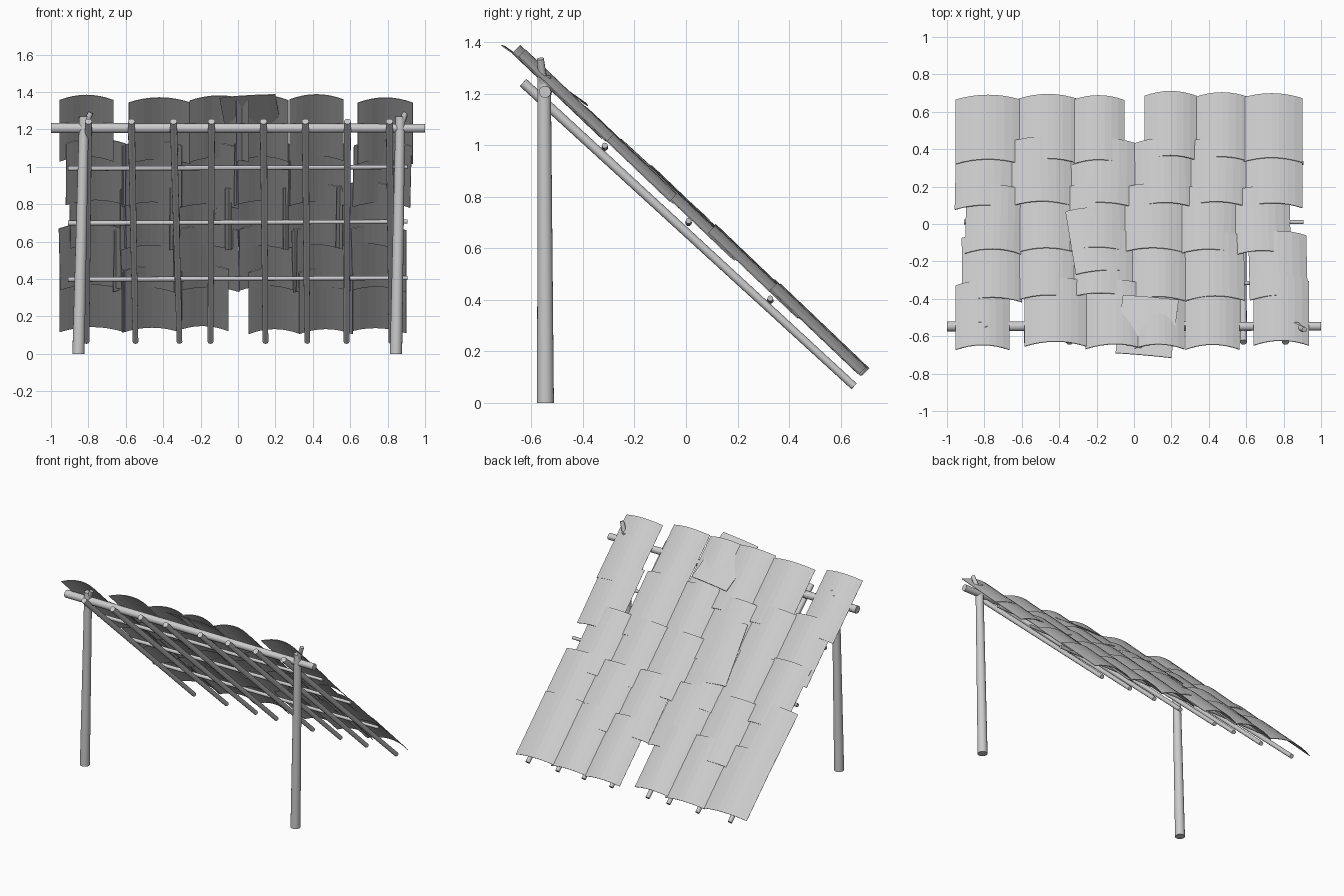
import bpy, bmesh, math, random
from mathutils import Vector, Matrix

if "Cube" in bpy.data.objects:
    bpy.data.objects.remove(bpy.data.objects["Cube"])

random.seed(4)
A = math.radians(42.5)
# roof frame: local y runs down the slope, local z is the roof normal
ROOF = Matrix.Translation((0, 0, 0.66)) @ Matrix.Rotation(-A, 4, 'X')


def finish(name, bm, smooth=False):
    me = bpy.data.meshes.new(name)
    bm.to_mesh(me)
    bm.free()
    ob = bpy.data.objects.new(name, me)
    bpy.context.collection.objects.link(ob)
    if smooth:
        bpy.context.view_layer.objects.active = ob
        ob.select_set(True)
        bpy.ops.object.shade_smooth_by_angle(angle=math.radians(40))
        ob.select_set(False)
    return ob


def pole(name, p, q, r1, r2, sides=12):
    p, q = Vector(p), Vector(q)
    d = q - p
    bm = bmesh.new()
    bmesh.ops.create_cone(bm, cap_ends=True, segments=sides, radius1=r1,
                          radius2=r2, depth=d.length)
    m = Matrix.Translation((p + q) / 2) @ d.to_track_quat('Z', 'Y').to_matrix().to_4x4()
    bmesh.ops.transform(bm, matrix=m, verts=bm.verts)
    return finish(name, bm, True)


def bark(name, matrix, width, length, sag):
    # arched sheet of bark, crest at local z = 0
    bm = bmesh.new()
    n = 8
    rows = []
    for y in (-length / 2, length / 2):
        rows.append([bm.verts.new((width * t / 2, y, -sag * t * t))
                     for t in (2 * i / n - 1 for i in range(n + 1))])
    for i in range(n):
        bm.faces.new((rows[0][i], rows[0][i + 1], rows[1][i + 1], rows[1][i]))
    bmesh.ops.transform(bm, matrix=matrix, verts=bm.verts)
    ob = finish(name, bm)
    mod = ob.modifiers.new("thickness", 'SOLIDIFY')
    mod.thickness = 0.004
    return ob


# forked posts
pole("left_post", (-0.853, -0.545, 0), (-0.823, -0.55, 1.27), 0.033, 0.026, 16)
pole("right_post", (0.845, -0.545, 0), (0.868, -0.55, 1.27), 0.033, 0.026, 16)
pole("left_fork", (-0.84, -0.545, 1.18), (-0.787, -0.56, 1.29), 0.018, 0.014)
pole("right_fork", (0.855, -0.545, 1.18), (0.912, -0.565, 1.335), 0.018, 0.014)

# ridge beam
pole("ridge_beam", (-1, -0.547, 1.207), (1, -0.547, 1.207), 0.027, 0.023, 16)

# sloping rafters: x at the top, x at the bottom
for i, (xt, xb) in enumerate([(-0.80, -0.81), (-0.57, -0.548), (-0.345, -0.313),
                              (-0.142, -0.147), (0.136, 0.147), (0.36, 0.37),
                              (0.585, 0.58), (0.81, 0.82)]):
    pole(f"rafter_{i}", (xt, -0.632, 1.243), (xb, 0.652, 0.065), 0.019, 0.015)

# cross battens
for i, (y, z) in enumerate([(-0.315, 0.995), (0.01, 0.703), (0.327, 0.402)]):
    pole(f"batten_{i}", (-0.908, y, z - 0.004), (0.905, y, z + 0.004), 0.013, 0.011)

# bark sheets: world y of row centre, then (x centre, width) along the row
ROWS = [
    (0.525, [(-.78, .35), (-.46, .32), (-.19, .28), (.195, .28), (.47, .29), (.735, .33)]),
    (0.28, [(-.79, .33), (-.5, .33), (-.17, .35), (.16, .31), (.45, .32), (.74, .32)]),
    (0.035, [(-.75, .30), (-.47, .32), (-.2, .33), (.1, .34), (.40, .32), (.68, .31)]),
    (-0.21, [(-.76, .32), (-.46, .32), (-.17, .34), (.13, .30), (.43, .32), (.77, .31)]),
    (-0.465, [(-.81, .29), (-.42, .33), (-.1, .32), (.13, .28), (.42, .29), (.787, .295)]),
]
for r, (yc, sheets) in enumerate(ROWS):
    for c, (x, w) in enumerate(sheets):
        jitter = random.uniform(-0.012, 0.012)
        turn = math.radians(random.uniform(-1.2, 1.2)) if 0 < r < 4 else 0
        v = (yc + jitter - 0.062) / math.cos(A)
        h = 0.096 + random.uniform(-0.004, 0.004)
        m = (ROOF @ Matrix.Translation((x, v, h)) @ Matrix.Rotation(turn, 4, 'Z')
             @ Matrix.Rotation(-0.02, 4, 'X'))
        bark(f"bark_sheet_{r}_{c}", m, w, 0.475, 0.038)

# skewed loose sheets
m = ROOF @ Matrix.Translation((-0.22, -0.2, 0.1)) @ Matrix.Rotation(math.radians(7), 4, 'Z')
bark("loose_bark_middle", m, 0.24, 0.46, 0.015)
m = (Matrix.Translation((0.07, -0.545, 1.275)) @ Matrix.Rotation(math.radians(-35), 4, 'X')
     @ Matrix.Rotation(math.radians(-6), 4, 'Z'))
bark("loose_bark_ridge", m, 0.30, 0.38, 0.004)
